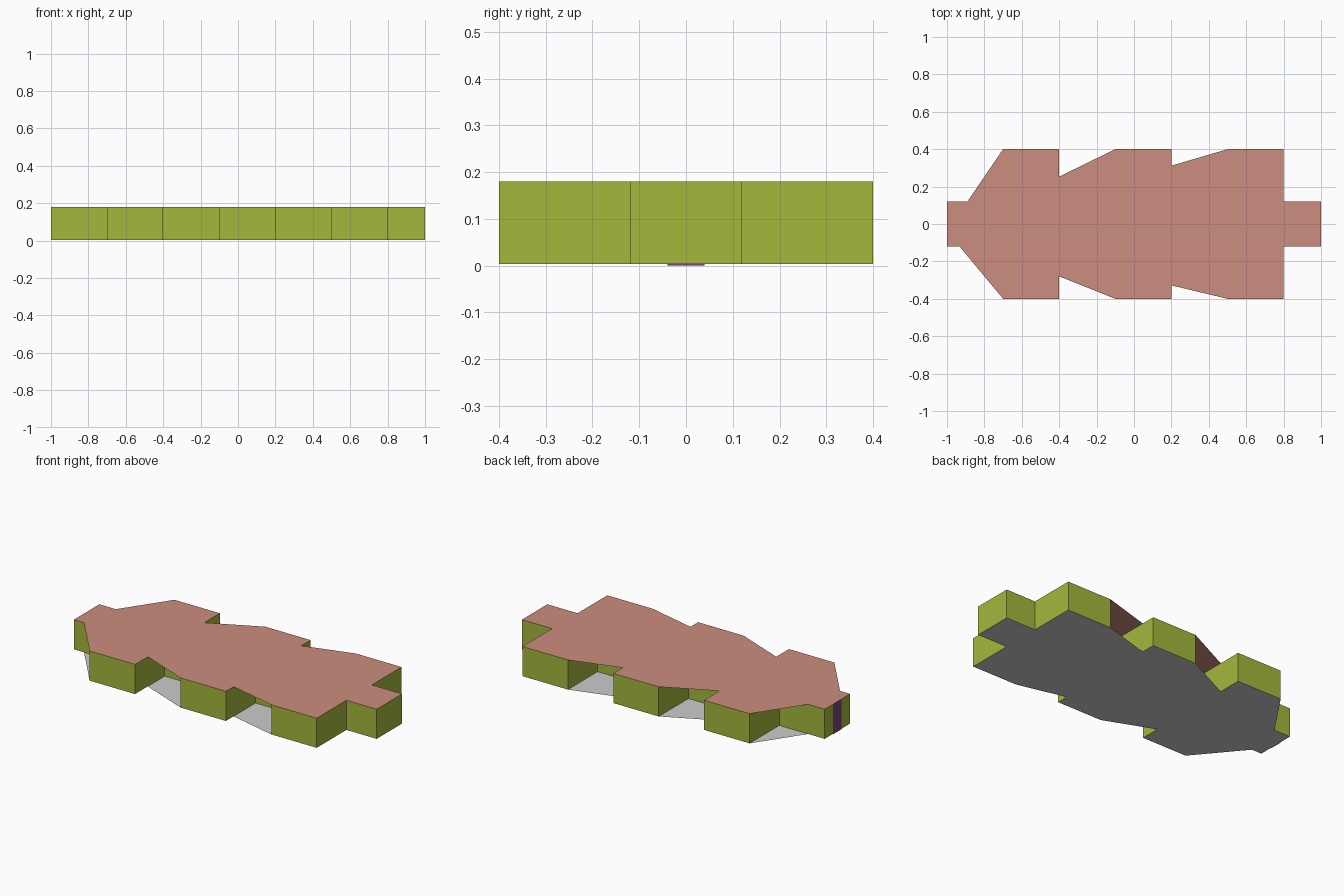
import bpy

if "Cube" in bpy.data.objects:
    bpy.data.objects.remove(bpy.data.objects["Cube"])

HEIGHT, LIFT = 0.18, 0.003
NARROW, WIDE, DOOR = 0.12, 0.4, 0.04
BAYS = [(-0.7, -0.4), (-0.1, 0.2), (0.5, 0.8)]
PIVOT = (-1.0, -DOOR)          # point the slanted deck edges aim at


def material(name, rgb):
    mat = bpy.data.materials.new(name)
    mat.diffuse_color = (*rgb, 1)
    mat.use_nodes = True
    mat.node_tree.nodes["Principled BSDF"].inputs["Base Color"].default_value = mat.diffuse_color
    return mat


def mesh_object(name, verts, faces, mat=None):
    mesh = bpy.data.meshes.new(name)
    mesh.from_pydata(verts, [], faces)
    obj = bpy.data.objects.new(name, mesh)
    bpy.context.collection.objects.link(obj)
    if mat:
        mesh.materials.append(mat)
    return obj


def wall_side(s):
    """Castellated wall path on one side, from the door to the far end."""
    pts = [(-1, s * DOOR), (-1, s * NARROW)]
    for a, b in BAYS:
        pts += [(a, s * NARROW), (a, s * WIDE), (b, s * WIDE), (b, s * NARROW)]
    return pts + [(1, s * NARROW)]


def deck_side(s):
    """Deck edge on one side, with slanted edges bridging the notches."""
    px, py = PIVOT
    x = px + (s * NARROW - py) * (BAYS[0][0] - px) / (s * WIDE - py)
    pts = [(-1, s * NARROW), (x, s * NARROW)]
    for i, (a, b) in enumerate(BAYS):
        if i:
            x = BAYS[i - 1][1]
            pts.append((x, py + (s * WIDE - py) * (x - px) / (a - px)))
        pts += [(a, s * WIDE), (b, s * WIDE)]
    return pts + [(0.8, s * NARROW), (1, s * NARROW)]


def wall(name, path, z0, z1, mat):
    n = len(path)
    verts = [(x, y, z) for z in (z0, z1) for x, y in path]
    faces = [(i, i + 1, n + i + 1, n + i) for i in range(n - 1)]
    return mesh_object(name, verts, faces, mat)


green = material("wall_green", (0.37, 0.48, 0.045))
salmon = material("roof_salmon", (0.60, 0.27, 0.21))
purple = material("door_purple", (0.19, 0.06, 0.22))

# Outer walls and end door
wall("outer_wall", wall_side(-1) + wall_side(1)[::-1], LIFT, HEIGHT, green)
wall("end_door", [(-1, DOOR), (-1, -DOOR)], 0, HEIGHT, purple)

# Roof and floor sheets
deck = deck_side(-1) + deck_side(1)[::-1]
order = tuple(range(len(deck)))
mesh_object("roof", [(x, y, HEIGHT) for x, y in deck], [order], salmon)
mesh_object("floor", [(x, y, LIFT) for x, y in deck], [order[::-1]])
